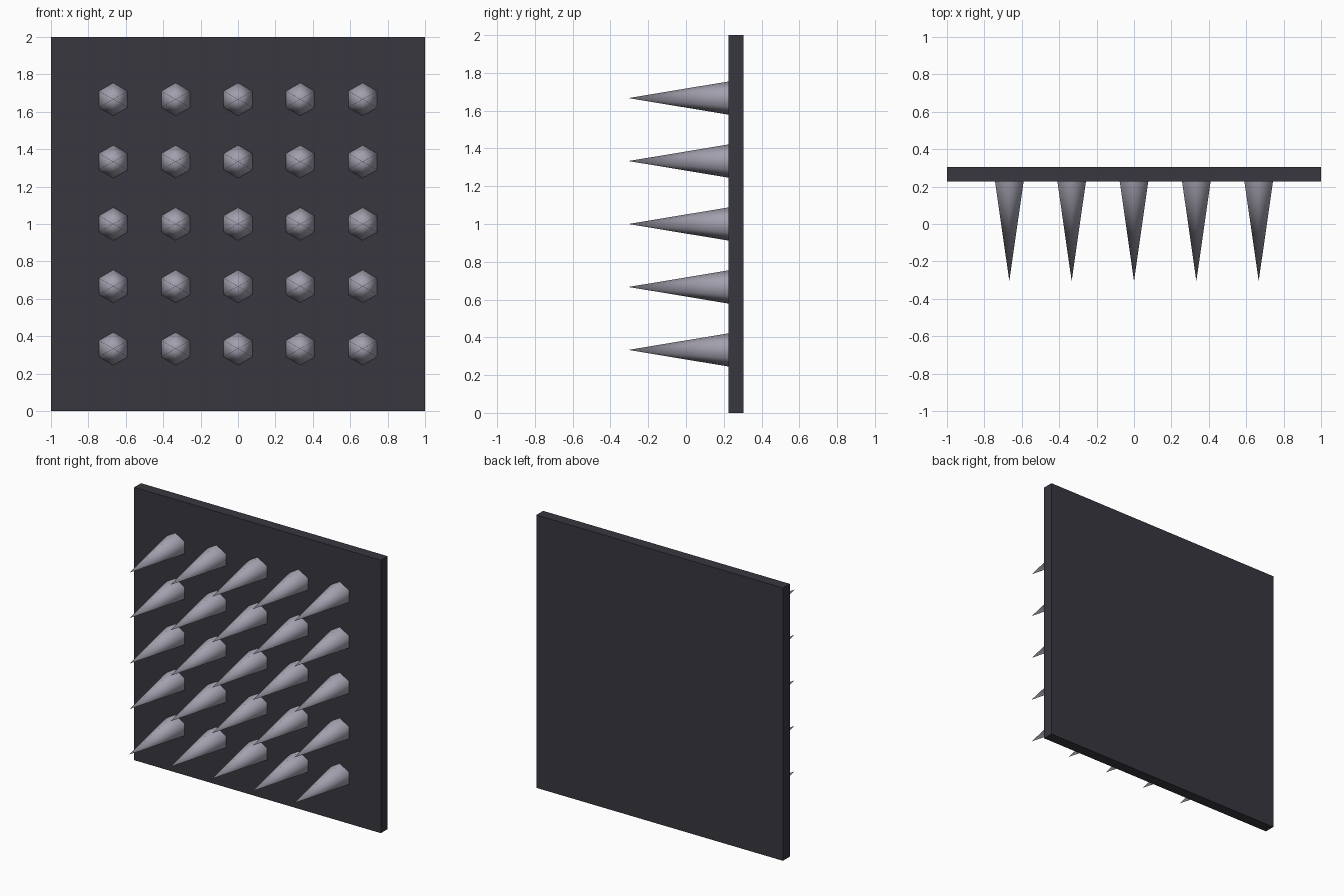
import bpy
from math import pi, radians

if "Cube" in bpy.data.objects:
    bpy.data.objects.remove(bpy.data.objects["Cube"])


def material(name, color):
    mat = bpy.data.materials.new(name)
    mat.diffuse_color = (*color, 1)
    mat.use_nodes = True
    mat.node_tree.nodes["Principled BSDF"].inputs["Base Color"].default_value = mat.diffuse_color
    return mat


dark_metal = material("dark_metal", (0.04, 0.038, 0.05))
pale_metal = material("pale_metal", (0.36, 0.35, 0.42))

PLATE_FRONT, PLATE_BACK = 0.226, 0.305
TIP = -0.305
SPACING = 1 / 3

# Back plate
bpy.ops.mesh.primitive_cube_add(size=1, location=(0, (PLATE_FRONT + PLATE_BACK) / 2, 1))
plate = bpy.context.object
plate.name = "back_plate"
plate.scale = (2, PLATE_BACK - PLATE_FRONT, 2)
plate.data.materials.append(dark_metal)

# One six-sided spike pointing forward, smooth along its length
length = PLATE_FRONT - TIP
bpy.ops.mesh.primitive_cone_add(vertices=6, radius1=0.088, radius2=0, depth=length,
                                end_fill_type='NOTHING', rotation=(pi / 2, 0, 0))
first = bpy.context.object
first.data.materials.append(pale_metal)
bpy.ops.object.shade_smooth()

# Five by five grid of spikes sharing one mesh
for row in range(5):
    for col in range(5):
        spike = first if row == col == 0 else first.copy()
        if spike is not first:
            bpy.context.collection.objects.link(spike)
        spike.name = f"spike_{row + 1}_{col + 1}"
        spike.location = ((col - 2) * SPACING, (PLATE_FRONT + TIP) / 2, 1 + (row - 2) * SPACING)
